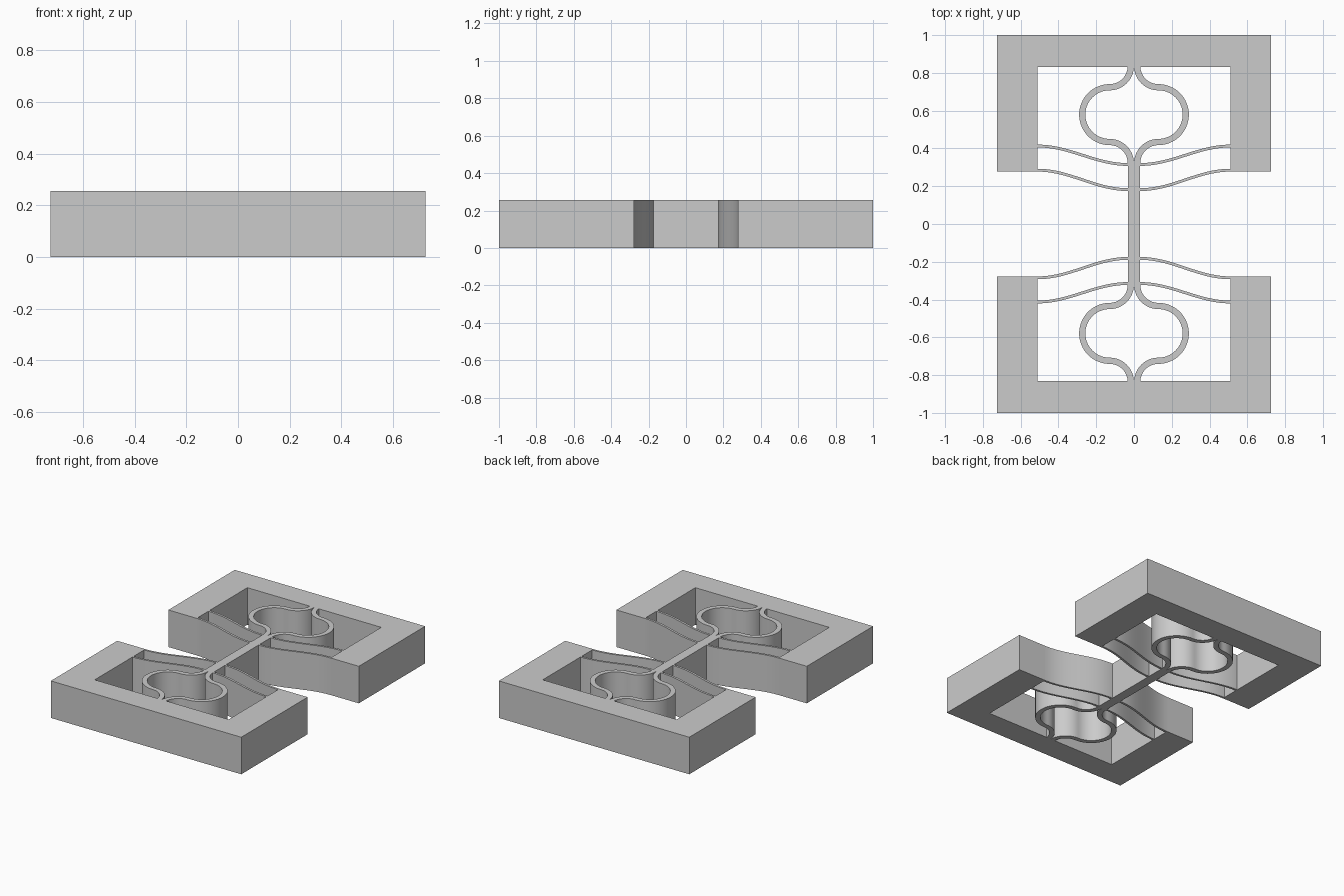
import bpy, bmesh, math

if "Cube" in bpy.data.objects:
    bpy.data.objects.remove(bpy.data.objects["Cube"])

HEIGHT = 0.255
RAIL = 0.033        # half width of the central stem

metal = bpy.data.materials.new("plain grey")
metal.diffuse_color = (0.6, 0.6, 0.6, 1)
metal.use_nodes = True
metal.node_tree.nodes["Principled BSDF"].inputs["Base Color"].default_value = metal.diffuse_color


def prism(name, outline, sx=1, sy=1):
    """Extrude a closed outline upward, optionally mirrored in x and y."""
    bm = bmesh.new()
    face = bm.faces.new([bm.verts.new((x * sx, y * sy, 0)) for x, y in outline])
    top = bmesh.ops.extrude_face_region(bm, geom=[face])["geom"]
    for v in top:
        if isinstance(v, bmesh.types.BMVert):
            v.co.z = HEIGHT
    bmesh.ops.recalc_face_normals(bm, faces=bm.faces)
    mesh = bpy.data.meshes.new(name)
    bm.to_mesh(mesh)
    bm.free()
    mesh.materials.append(metal)
    ob = bpy.data.objects.new(name, mesh)
    bpy.context.collection.objects.link(ob)
    bpy.context.view_layer.objects.active = ob
    ob.select_set(True)
    bpy.ops.object.shade_smooth_by_angle(angle=math.radians(30))
    ob.select_set(False)


def ribbon(path, width):
    """Outline of a strip of constant width along a path."""
    left, right = [], []
    for i, (x, y) in enumerate(path):
        a, b = path[max(i - 1, 0)], path[min(i + 1, len(path) - 1)]
        dx, dy = b[0] - a[0], b[1] - a[1]
        k = width / 2 / math.hypot(dx, dy)
        left.append((x - dy * k, y + dx * k))
        right.append((x + dy * k, y - dx * k))
    return left + right[::-1]


def arc(cx, cy, r, a0, a1, n):
    angles = [math.radians(a0 + (a1 - a0) * i / n) for i in range(n + 1)]
    return [(cx + r * math.cos(a), cy + r * math.sin(a)) for a in angles]


def beam_path(y_stem, y_frame, n=24):
    """S-shaped flexure, level at both ends."""
    x0, x1 = RAIL - 0.002, 0.512
    return [(x0 + (x1 - x0) * i / n,
             y_stem + (y_frame - y_stem) * (1 - math.cos(math.pi * i / n)) / 2)
            for i in range(n + 1)]


# Spring: quarter bend, half circle, quarter bend
cx, cy, r, bend = 0.129, 0.579, 0.145, 0.112
spring_path = (arc(cx, cy + r + bend, bend, 180, 270, 14)
               + arc(cx, cy, r, 90, -90, 32)[1:]
               + arc(cx, cy - r - bend, bend, 90, 180, 14)[1:])

frame_outline = [(-0.725, 0.278), (-0.51, 0.278), (-0.51, 0.83), (0.51, 0.83),
                 (0.51, 0.278), (0.725, 0.278), (0.725, 1), (-0.725, 1)]

# Central stem
prism("central_stem", [(-RAIL, -0.325), (RAIL, -0.325), (RAIL, 0.325), (-RAIL, 0.325)])

for sy, end in ((1, "back"), (-1, "front")):
    prism(f"{end}_frame", frame_outline, 1, sy)
    for sx, side in ((1, "right"), (-1, "left")):
        prism(f"{end}_{side}_spring", ribbon(spring_path, 0.033), sx, sy)
        prism(f"{end}_{side}_inner_beam", ribbon(beam_path(0.182, 0.285), 0.015), sx, sy)
        prism(f"{end}_{side}_outer_beam", ribbon(beam_path(0.315, 0.413), 0.015), sx, sy)
